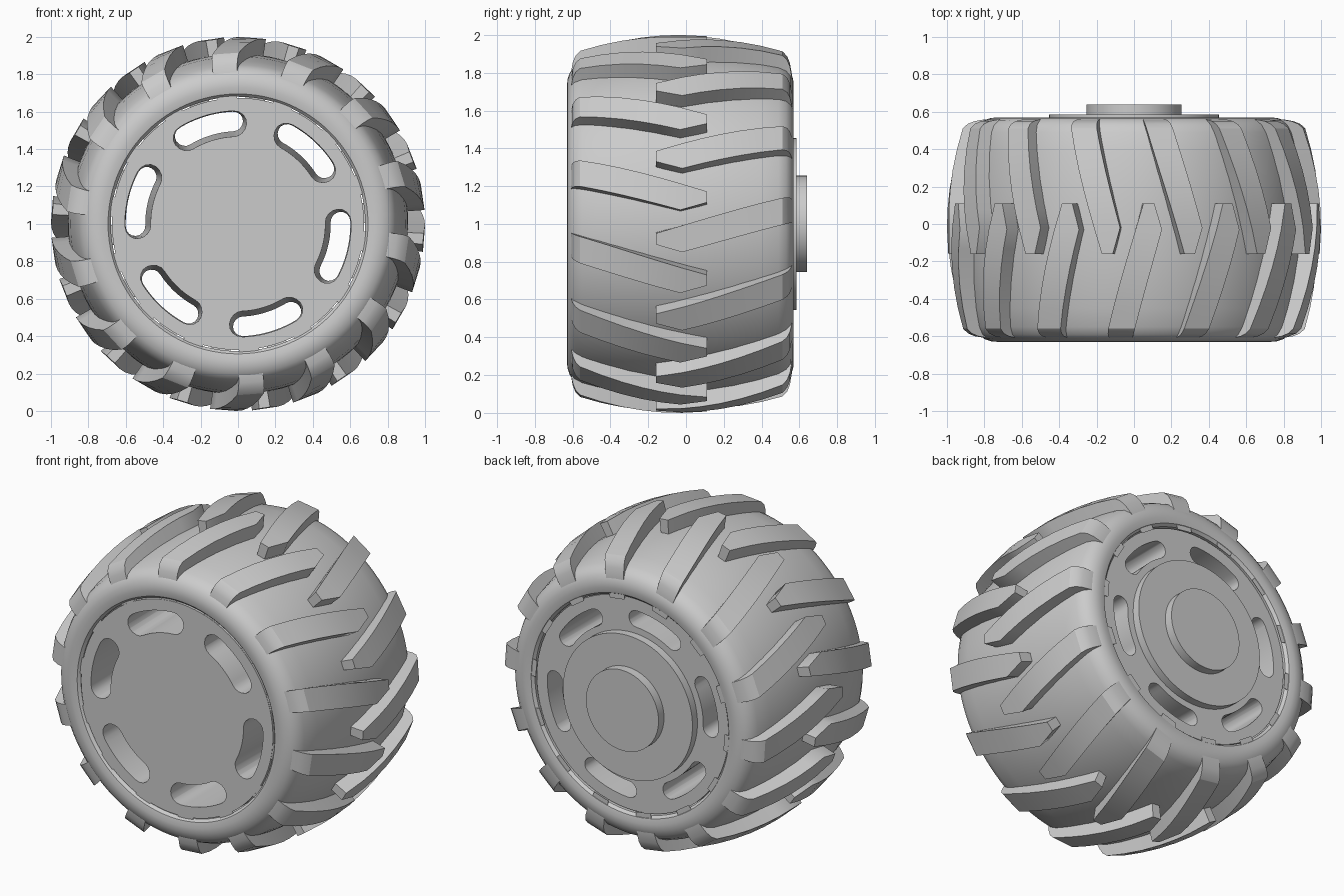
import bpy, bmesh, math
from math import sin, cos, radians, pi

cube = bpy.data.objects.get("Cube")
if cube:
    bpy.data.objects.remove(cube, do_unlink=True)

MID = -0.03      # middle of the tyre width
LUGS = 14        # lugs per side
SLOTS = 6

grey = bpy.data.materials.new("grey")
grey.use_nodes = True
colour = (0.6, 0.6, 0.6, 1)
grey.diffuse_color = colour
grey.node_tree.nodes["Principled BSDF"].inputs["Base Color"].default_value = colour


def polar(r, angle, y):
    """Point on the wheel; the angle runs from the top towards +x."""
    return (r * sin(angle), y, 1 + r * cos(angle))


def finish(bm, name, smooth=30):
    bmesh.ops.recalc_face_normals(bm, faces=bm.faces)
    mesh = bpy.data.meshes.new(name)
    bm.to_mesh(mesh)
    bm.free()
    mesh.materials.append(grey)
    ob = bpy.data.objects.new(name, mesh)
    bpy.context.collection.objects.link(ob)
    bpy.ops.object.select_all(action='DESELECT')
    ob.select_set(True)
    bpy.context.view_layer.objects.active = ob
    bpy.ops.object.shade_smooth_by_angle(angle=radians(smooth))
    return ob


def loft(bm, rings, closed=False):
    """Skin a list of point rings; cap the ends unless closed."""
    rows = [[bm.verts.new(p) for p in ring] for ring in rings]
    n = len(rows[0])
    pairs = list(zip(rows, rows[1:])) + ([(rows[-1], rows[0])] if closed else [])
    for a, b in pairs:
        for i in range(n):
            j = (i + 1) % n
            bm.faces.new((a[i], a[j], b[j], b[i]))
    if not closed:
        bm.faces.new(rows[0])
        bm.faces.new(rows[-1])


def revolve(name, profile, closed=False, steps=96):
    bm = bmesh.new()
    loft(bm, [[polar(r, 2 * pi * i / steps, y) for i in range(steps)]
              for y, r in profile], closed)
    return finish(bm, name)


# Tyre body: one half profile, mirrored about the middle
half = [(0.575, 0.68), (0.592, 0.695), (0.6, 0.73), (0.597, 0.765), (0.585, 0.80),
        (0.56, 0.83), (0.52, 0.85), (0.42, 0.873), (0.28, 0.895), (0.14, 0.907)]
profile = [(MID - d, r) for d, r in half] + [(MID, 0.91)] + \
          [(MID + d, r) for d, r in reversed(half)]
revolve("tyre_body", profile, closed=True)


# Tread lugs: slanted bars wrapping over the shoulder, cut to a point in the middle
def lug_sections():
    ys = [-0.61, -0.60, -0.585, -0.56, -0.45, -0.34, -0.23, -0.13, MID, 0.11]
    drop = [0.105, 0.05, 0.018]
    for i, y in enumerate(ys):
        top = 1 - 0.3 * (y - MID) ** 2 - (drop[i] if i < len(drop) else 0)
        t = (y + 0.58) / 0.69
        low = -9 + 11.9 * t
        high = 8.6 * (y + 0.58) / 0.55 if y <= MID else 6.3
        yield y, top, radians(low), radians(high)


pitch = 2 * pi / LUGS
for side, shift in (("front", 0), ("back", -pitch / 2)):
    bm = bmesh.new()
    for k in range(LUGS):
        turn = k * pitch + shift
        rings = []
        for y, top, low, high in lug_sections():
            yy = y if side == "front" else -0.05 - y
            base = top - 0.13
            rings.append([polar(base, low + turn, yy), polar(top, low + turn, yy),
                          polar(top, high + turn, yy), polar(base, high + turn, yy)])
        loft(bm, rings)
    finish(bm, side + "_tread_lugs")


# Rim drum with curved slots cut right through
rim = revolve("rim", [(-0.612, 0.674), (0.535, 0.674)])


def slot_outline(inner, outer, start, end, y):
    """Curved slot with rounded ends."""
    mid, half_w = (inner + outer) / 2, (outer - inner) / 2
    cap = half_w / mid
    a0, a1 = start + cap, end - cap
    pts = [polar(outer, a0 + (a1 - a0) * i / 10, y) for i in range(11)]
    pts += [polar(mid + half_w * cos(pi * i / 8), a1 + cap * sin(pi * i / 8), y)
            for i in range(1, 8)]
    pts += [polar(inner, a1 + (a0 - a1) * i / 10, y) for i in range(11)]
    pts += [polar(mid - half_w * cos(pi * i / 8), a0 - cap * sin(pi * i / 8), y)
            for i in range(1, 8)]
    return pts


bm = bmesh.new()
for k in range(SLOTS):
    turn = 2 * pi * k / SLOTS
    loft(bm, [slot_outline(0.465, 0.605, turn - radians(38.5), turn + radians(5), -0.7),
              slot_outline(0.5, 0.6, turn - radians(36.5), turn + radians(2.5), 0.7)])
cutter = finish(bm, "slot_cutter")
cutter.hide_render = True
cutter.hide_set(True)

cut = rim.modifiers.new("slots", 'BOOLEAN')
cut.operation = 'DIFFERENCE'
cut.solver = 'EXACT'
cut.object = cutter
bpy.context.view_layer.objects.active = rim
rim.select_set(True)
bpy.ops.object.modifier_apply(modifier=cut.name)
bpy.data.objects.remove(cutter, do_unlink=True)

# Stepped hub on the back
revolve("hub_plate", [(0.5, 0.455), (0.585, 0.455)])
revolve("hub_boss", [(0.55, 0.255), (0.64, 0.255)])
